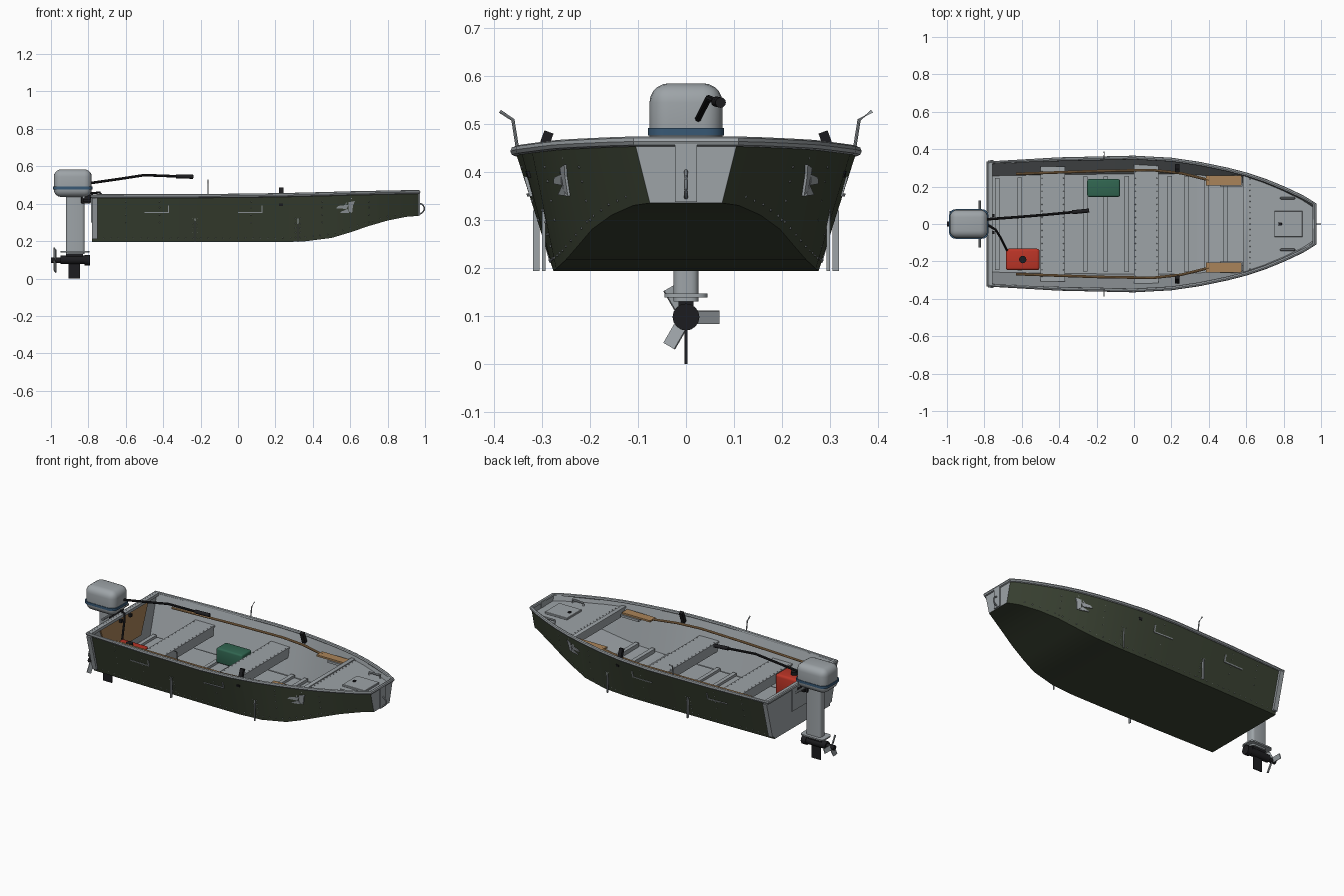
import bpy, bmesh, math
from mathutils import Vector, Matrix

if "Cube" in bpy.data.objects:
    bpy.data.objects.remove(bpy.data.objects["Cube"])


def mat(name, rgb):
    m = bpy.data.materials.new(name)
    m.diffuse_color = (*rgb, 1)
    m.use_nodes = True
    m.node_tree.nodes["Principled BSDF"].inputs["Base Color"].default_value = m.diffuse_color
    return m


GREY = mat("aluminium grey", (0.34, 0.37, 0.39))
GREEN = mat("olive green", (0.043, 0.055, 0.033))
WOOD = mat("wood brown", (0.40, 0.23, 0.10))
RED = mat("tank red", (0.50, 0.035, 0.02))
TEAL = mat("box green", (0.03, 0.13, 0.08))
BLUE = mat("band blue", (0.04, 0.10, 0.18))
BLACK = mat("rubber black", (0.012, 0.012, 0.014))

# hull stations: x, rail half width, rail z, chine half width, chine z
ST = [(-.78, .329, .440, .265, .194), (-.4, .346, .441, .272, .194), (0, .355, .443, .276, .194),
      (.2, .344, .446, .276, .194), (.35, .322, .449, .270, .198), (.5, .291, .453, .250, .217),
      (.6, .265, .456, .224, .247), (.7, .232, .458, .195, .281), (.8, .191, .460, .155, .310),
      (.9, .144, .462, .110, .330), (.965, .107, .463, .075, .335)]


def station(x):
    x = min(max(x, ST[0][0]), ST[-1][0])
    for a, b in zip(ST, ST[1:]):
        if x <= b[0]:
            t = (x - a[0]) / (b[0] - a[0])
            return [p + (q - p) * t for p, q in zip(a, b)]


def side_y(x, z):
    _, gy, gz, cy, cz = station(x)
    return cy + (gy - cy) * (z - cz) / (gz - cz)


def finish(name, bm, mats, smooth=False):
    bmesh.ops.recalc_face_normals(bm, faces=bm.faces)
    me = bpy.data.meshes.new(name)
    bm.to_mesh(me)
    bm.free()
    ob = bpy.data.objects.new(name, me)
    bpy.context.collection.objects.link(ob)
    for m in mats if isinstance(mats, list) else [mats]:
        me.materials.append(m)
    if smooth:
        bpy.ops.object.select_all(action='DESELECT')
        ob.select_set(True)
        bpy.context.view_layer.objects.active = ob
        bpy.ops.object.shade_smooth_by_angle(angle=math.radians(35))
    return ob


def box(name, m, x, y, z, bevel=0, seg=3, upright=False, tilt=0):
    """Box from (min, max) ranges, optionally rounded and tilted about x."""
    bm = bmesh.new()
    bmesh.ops.create_cube(bm, size=1)
    for v in bm.verts:
        v.co = Vector([(r[1] - r[0]) * c for r, c in zip((x, y, z), v.co)])
    if bevel:
        es = [e for e in bm.edges if not upright
              or abs(e.verts[0].co.z - e.verts[1].co.z) > 1e-6]
        bmesh.ops.bevel(bm, geom=es, offset=bevel, segments=seg, profile=.5, affect='EDGES')
    mid = Vector([(r[0] + r[1]) / 2 for r in (x, y, z)])
    bm.transform(Matrix.Translation(mid) @ Matrix.Rotation(tilt, 4, 'X'))
    return finish(name, bm, m, bevel > 0)


def tube(name, m, pts, r, cyclic=False, sides=8):
    """Round bar swept along points."""
    pts = [Vector(p) for p in pts]
    n = len(pts)
    bm = bmesh.new()
    rings = []
    for i, p in enumerate(pts):
        a = pts[(i - 1) % n] if cyclic or i else p
        b = pts[(i + 1) % n] if cyclic or i < n - 1 else p
        t = (b - a).normalized()
        u = t.cross(Vector((0, 0, 1)) if abs(t.z) < .9 else Vector((0, 1, 0))).normalized()
        w = u.cross(t)
        rings.append([bm.verts.new(p + r * (math.cos(k) * u + math.sin(k) * w))
                      for k in [2 * math.pi * j / sides for j in range(sides)]])
    for i in range(n if cyclic else n - 1):
        A, B = rings[i], rings[(i + 1) % n]
        for j in range(sides):
            bm.faces.new((A[j], A[(j + 1) % sides], B[(j + 1) % sides], B[j]))
    if not cyclic:
        bm.faces.new(rings[0])
        bm.faces.new(rings[-1])
    return finish(name, bm, m, True)


def prism(name, m, a, b):
    """Solid between two matching outlines."""
    bm = bmesh.new()
    a, b = [[bm.verts.new(p) for p in o] for o in (a, b)]
    for i in range(len(a)):
        j = (i + 1) % len(a)
        bm.faces.new((a[i], a[j], b[j], b[i]))
    bm.faces.new(a)
    bm.faces.new(b)
    return finish(name, bm, m)


def side_plate(name, m, pts, s, off=.005):
    """Thin plate lying on the hull side; pts are (x, z), s is the side."""
    prism(name, m, *[[(x, s * (side_y(x, z) + d), z) for x, z in pts] for d in (-.002, off)])


def rivets(name, spots, r):
    bm = bmesh.new()
    for p in spots:
        bmesh.ops.create_icosphere(bm, subdivisions=1, radius=r, matrix=Matrix.Translation(p))
    finish(name, bm, GREY)


# Hull shell: outer skin, inner skin, joined along the rail
bm = bmesh.new()
rows = []
for x, gy, gz, cy, cz in ST:
    xi = min(max(x, -.77), .957)
    prof = [(x, gy, gz), (x, cy, cz), (x, -cy, cz), (x, -gy, gz),
            (xi, -gy + .008, gz), (xi, -cy + .008, cz + .014), (xi, cy - .008, cz + .014), (xi, gy - .008, gz)]
    rows.append([bm.verts.new(p) for p in prof])
for A, B in zip(rows, rows[1:]):
    for j in range(8):
        k = (j + 1) % 8
        bm.faces.new((A[j], A[k], B[k], B[j])).material_index = 0 if j < 3 else 1
for R in (rows[0], rows[-1]):
    for f in (R[:4], R[4:], [R[0], R[3], R[4], R[7]]):
        bm.faces.new(f).material_index = 1
finish("hull", bm, [GREEN, GREY], True)

# Rail around the top edge
tube("gunwale_rail", GREY, [(x, gy, gz) for x, gy, gz, _, _ in ST]
     + [(x, -gy, gz) for x, gy, gz, _, _ in reversed(ST)], .0105, True)

# Foredeck with short front apron, rivets and hatch
bm = bmesh.new()
dx = [.59, .7, .8, .9, .96]
L = [bm.verts.new((x, side_y(x, .432) - .006, .432)) for x in dx]
R = [bm.verts.new((x, -side_y(x, .432) + .006, .432)) for x in dx]
for i in range(4):
    bm.faces.new((L[i], L[i + 1], R[i + 1], R[i]))
finish("foredeck", bm, GREY)
box("foredeck_lip", GREY, (.582, .61), (-.258, .258), (.424, .438), .004, 2)
box("foredeck_apron", GREY, (.586, .592), (-.245, .245), (.385, .428))
rivets("deck_rivets", [(.62, -.24 + .03 * i, .433) for i in range(17)], .003)
box("deck_hatch", GREY, (.75, .90), (-.07, .07), (.431, .444), .002, 1)
box("hatch_knob", BLACK, (.773, .79), (-.009, .009), (.442, .45), .003, 2)

# Bow post and ring
box("bow_post", GREY, (.955, .973), (-.023, .023), (.337, .468))
tube("bow_ring", GREY, [(.968 + .028 * math.sin(a), 0, .374 + .028 * math.cos(a))
                        for a in [math.pi * i / 10 for i in range(11)]], .004)

# Benches with hanging flanges and rivets
for n, x in (("rear", -.5), ("middle", 0)):
    w = side_y(x, .35) - .008
    box(n + "_bench", GREY, (x, x + .13), (-w, w), (.348, .358))
    for e in (x, x + .124):
        box(n + "_bench_flange", GREY, (e, e + .006), (-w + .015, w - .015), (.30, .35))
    for e in (x + .008, x + .122):
        rivets(n + "_bench_rivets", [(e, -.28 + .035 * i, .358) for i in range(17)], .003)

# Floor boards and ribs
box("floor_boards", GREY, (-.76, .34), (-.25, .25), (.207, .215))
for x in (-.73, -.61, -.26, -.15, -.04, .19, .28, .39, .49):
    h, w = station(x)[4], station(x)[3] - .02
    box("floor_rib", GREY, (x - .012, x + .012), (-w, w), (h + .012, h + .036))

# Transom: wooden inner board, capping, outer clamp plate
wood = [(-.23, .43), (.23, .43), (.16, .25), (-.16, .25)]
prism("transom_board", WOOD, *[[(x, y, z) for y, z in wood] for x in (-.772, -.762)])
box("transom_cap", GREY, (-.786, -.757), (-.325, .325), (.43, .447))
box("transom_clamp_plate", GREY, (-.786, -.778), (-.1, .1), (.30, .44))

for s in (1, -1):
    # Stern corner posts, seat mounting strips, pale hull markings
    side_plate("stern_post", GREY, [(-.78, .21), (-.752, .21), (-.752, .43), (-.78, .43)], s, .014)
    for x in (-.5, 0):
        side_plate("seat_strip", GREY, [(x, .349), (x + .13, .349), (x + .13, .355), (x, .355)], s)
        side_plate("seat_strip_tab", GREY, [(x + .125, .355), (x + .132, .355), (x + .132, .39), (x + .125, .39)], s)
    side_plate("hull_marking", GREY, [(.525, .375), (.58, .372), (.592, .395), (.535, .388)], s)
    side_plate("hull_marking", GREY, [(.54, .352), (.595, .35), (.585, .372)], s)
    side_plate("hull_marking", GREY, [(.59, .36), (.61, .35), (.615, .39), (.625, .415), (.592, .408)], s)
    # Upright side strips
    for x, y0, y1 in ((-.23, .305, .318), (.32, .292, .299)):
        box("side_strip", GREY, (x - .003, x + .003), sorted((s * y0, s * y1)), (.194, .32))
    # Rivet rows on the hull side
    spots = [(-.72 + .04 * i, station(-.72 + .04 * i)[4] + .022) for i in range(41)]
    spots += [(x, z) for x in (-.6, -.42, .07, .45, .7) for z in (.30, .34, .38, .41)]
    spots += [(x + d, .22 + .025 * i) for x in (-.23, .32) for d in (-.012, .012) for i in range(5)]
    rivets("side_rivets", [(x, s * side_y(x, z), z) for x, z in spots], .003)
    # Bent rod holders on the rail
    tube("rod_holder", GREY, [(-.16, s * .350, .445), (-.16, s * .36, .508), (-.16, s * .387, .526)], .0035)
    # Paddle, bracket and paddle clamp
    tube("paddle_shaft", WOOD, [(-.63, s * .268, .41), (-.2, s * .283, .415), (.1, s * .288, .418),
                                (.25, s * .272, .418), (.40, s * .235, .416)], .007)
    box("paddle_blade", WOOD, (.385, .575), sorted((s * .205, s * .258)), (.411, .421))
    box("paddle_bracket", GREY, (.46, .58), sorted((s * .2, s * .262)), (.395, .408))
    box("paddle_clamp", BLACK, (.22, .242), (s * .297 - .01, s * .297 + .01), (.415, .485), tilt=s * .35)
    side_plate("clamp_bolt", BLACK, [(.22, .388), (.24, .388), (.24, .402), (.22, .402)], s)
    # Deck handles
    tube("deck_handle", GREY, [(.785, s * .138, .43), (.785, s * .138, .448),
                               (.858, s * .138, .448), (.858, s * .138, .43)], .006)

# Cargo: green box, red fuel tank with cap and hose
box("storage_box", TEAL, (-.25, -.075), (.145, .24), (.225, .316), .01, 3)
box("fuel_tank", RED, (-.685, -.505), (-.247, -.132), (.23, .365), .014)
tube("fuel_cap", BLACK, [(-.595, -.19, .36), (-.595, -.19, .383)], .02, sides=12)
tube("fuel_hose", BLACK, [(-.79, 0, .455), (-.74, -.03, .46), (-.715, -.07, .43), (-.68, -.14, .36)], .006)

# Outboard motor: cowl, band, leg
box("motor_cowl", GREY, (-.985, -.782), (-.076, .076), (.436, .584), .04, 5)
box("cowl_band", BLUE, (-.989, -.778), (-.079, .079), (.476, .491), .035, 5, True)
box("motor_leg", GREY, (-.92, -.82), (-.026, .026), (.13, .45), .015, 3, True)
box("cavitation_plate", GREY, (-.95, -.795), (-.045, .045), (.139, .147), .02, 3, True)
box("motor_mount", BLACK, (-.84, -.787), (-.035, .035), (.40, .455), .008, 2)
for s in (1, -1):
    box("clamp_screw", BLACK, (-.83, -.745), (s * .045 - .008, s * .045 + .008), (.41, .426))
tube("mount_bar", GREY, [(-.825, -.125, .435), (-.825, .125, .435)], .007)
tube("gearcase", BLACK, [(-.95, 0, .1), (-.80, 0, .1)], .023, sides=16)
tube("gearcase_nose", BLACK, [(-.82, 0, .098), (-.79, 0, .098)], .028, sides=16)
box("gearcase_neck", BLACK, (-.92, -.83), (-.016, .016), (.10, .14))
box("skeg", BLACK, (-.905, -.845), (-.003, .003), (0, .09))

# Propeller: three pitched blades on a hub
tube("propeller_hub", BLACK, [(-1.0, 0, .098), (-.945, 0, .098)], .014, sides=12)
for i in range(3):
    bm = bmesh.new()
    bmesh.ops.create_cube(bm, size=1)
    bm.transform(Matrix.Translation((-.978, 0, .098)) @ Matrix.Rotation(i * 2 * math.pi / 3, 4, 'X')
                 @ Matrix.Translation((0, .04, 0)) @ Matrix.Rotation(.4, 4, 'Y')
                 @ Matrix.Diagonal((.006, .06, .028, 1)))
    finish("propeller_blade", bm, GREY)

# Tiller arm and grip
tube("tiller_arm", BLACK, [(-.79, .025, .51), (-.65, .035, .53), (-.5, .047, .553), (-.32, .064, .546)], .007)
tube("tiller_grip", BLACK, [(-.33, .063, .546), (-.24, .072, .544)], .011, sides=12)
